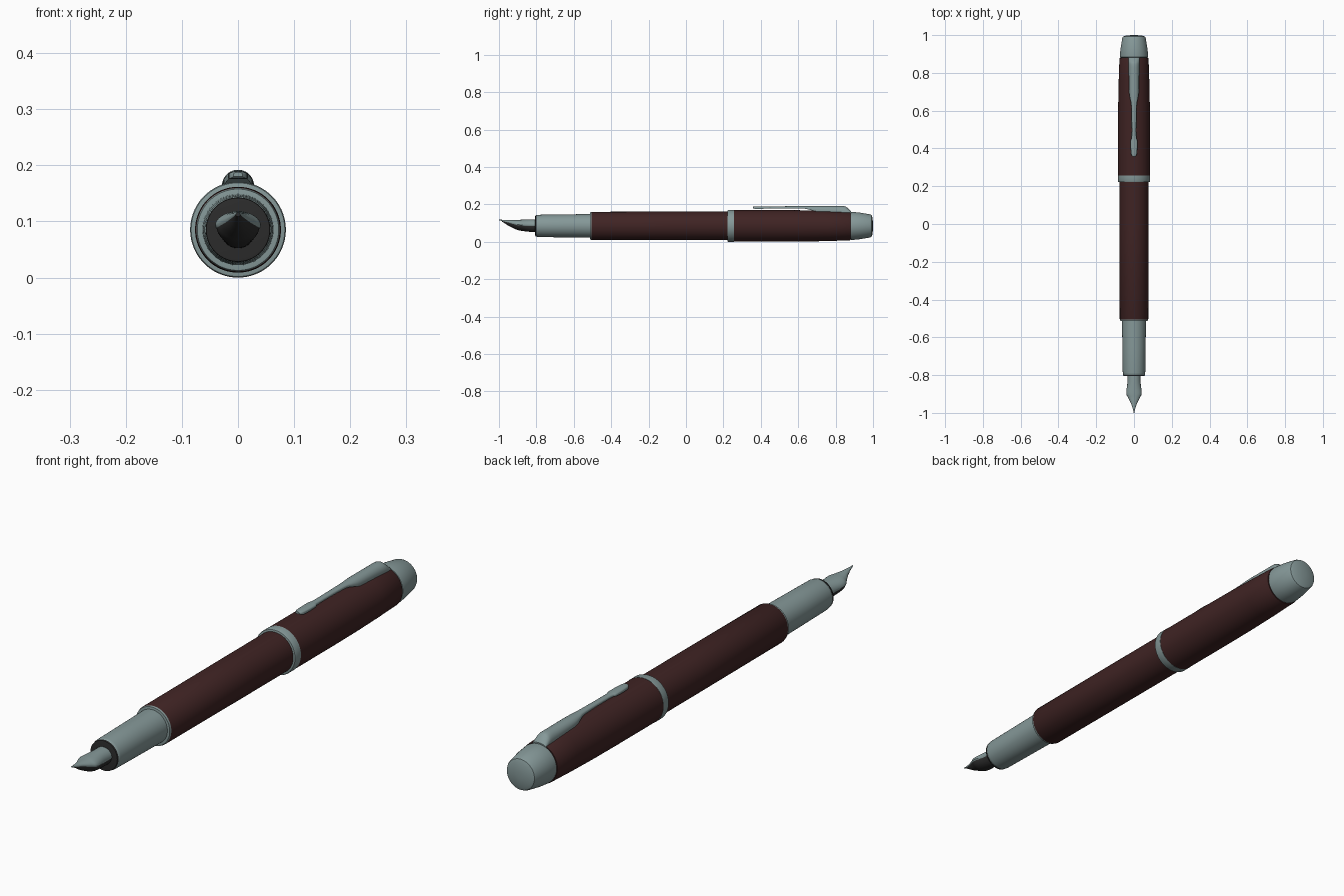
import bpy, bmesh, math

if "Cube" in bpy.data.objects:
    bpy.data.objects.remove(bpy.data.objects["Cube"])

AXIS_Z = 0.0853  # height of the pen's centre line


def material(name, rgb):
    m = bpy.data.materials.new(name)
    m.diffuse_color = (*rgb, 1)
    m.use_nodes = True
    m.node_tree.nodes["Principled BSDF"].inputs["Base Color"].default_value = m.diffuse_color
    return m


STEEL = material("steel grey", (0.235, 0.315, 0.315))
MAROON = material("dark maroon", (0.05, 0.017, 0.017))
BLACK = material("black plastic", (0.025, 0.025, 0.025))


def loft(name, rings, mat, angle=35):
    """Skin closed rings of points and cap both ends."""
    bm = bmesh.new()
    rows = [[bm.verts.new(p) for p in ring] for ring in rings]
    n = len(rows[0])
    for a, b in zip(rows, rows[1:]):
        for i in range(n):
            j = (i + 1) % n
            bm.faces.new((a[i], a[j], b[j], b[i]))
    bm.faces.new(rows[0])
    bm.faces.new(rows[-1])
    bmesh.ops.recalc_face_normals(bm, faces=bm.faces)
    me = bpy.data.meshes.new(name)
    bm.to_mesh(me)
    bm.free()
    me.materials.append(mat)
    ob = bpy.data.objects.new(name, me)
    bpy.context.collection.objects.link(ob)
    bpy.ops.object.select_all(action='DESELECT')
    ob.select_set(True)
    bpy.context.view_layer.objects.active = ob
    bpy.ops.object.shade_smooth_by_angle(angle=math.radians(angle))
    return ob


def lathe(name, profile, mat, n=72):
    """Turn (y, radius) points around the pen axis."""
    def ring(y, r):
        return [(r * math.cos(2 * math.pi * i / n), y,
                 AXIS_Z + r * math.sin(2 * math.pi * i / n)) for i in range(n)]
    return loft(name, [ring(y, r) for y, r in profile], mat)


def smooth_stations(st, sub=6):
    """Catmull-Rom resampling of station tuples."""
    out = []
    for k in range(len(st) - 1):
        p0, p1, p2, p3 = (st[max(k - 1, 0)], st[k], st[k + 1],
                          st[min(k + 2, len(st) - 1)])
        for s in range(sub):
            t = s / sub
            out.append(tuple(
                0.5 * (2 * b + (c - a) * t + (2 * a - 5 * b + 4 * c - d) * t * t
                       + (3 * b - a - 3 * c + d) * t ** 3)
                for a, b, c, d in zip(p0, p1, p2, p3)))
    return out + [st[-1]]


# Turned parts of the body
lathe("barrel", [(-0.508, 0.073), (-0.503, 0.0755), (0.0, 0.0765), (0.23, 0.0765)], MAROON)
lathe("barrel_front_ring", [(-0.514, 0.066), (-0.513, 0.0725), (-0.507, 0.0742),
                            (-0.504, 0.0742)], STEEL)
lathe("grip_section", [(-0.802, 0.054), (-0.797, 0.058), (-0.788, 0.0595),
                       (-0.65, 0.0615), (-0.50, 0.0635)], STEEL)
lathe("grip_front_disc", [(-0.806, 0.052), (-0.805, 0.0565), (-0.799, 0.0575)], BLACK)
lathe("cap_ring", [(0.222, 0.080), (0.223, 0.0835), (0.227, 0.0853), (0.256, 0.0853)], STEEL)
lathe("cap_body", [(0.254, 0.0845), (0.50, 0.0845), (0.64, 0.0835), (0.76, 0.081),
                   (0.876, 0.0770), (0.879, 0.0755)], MAROON)
lathe("cap_neck", [(0.872, 0.0715), (0.892, 0.0715)], BLACK)
lathe("finial", [(0.882, 0.072), (0.883, 0.0745), (0.888, 0.0752), (0.93, 0.071),
                 (0.985, 0.0615), (0.992, 0.058), (0.997, 0.045), (1.0, 0.012)], STEEL)

# Pocket clip: y, half width, top z, side (shoulder) z, bottom z
clip = [(0.357, 0.008, 0.188, 0.184, 0.180),
        (0.375, 0.016, 0.190, 0.183, 0.176),
        (0.44, 0.018, 0.190, 0.183, 0.178),
        (0.47, 0.012, 0.190, 0.183, 0.179),
        (0.62, 0.014, 0.191, 0.183, 0.178),
        (0.66, 0.020, 0.191, 0.178, 0.172),
        (0.70, 0.026, 0.192, 0.170, 0.163),
        (0.80, 0.028, 0.192, 0.165, 0.155),
        (0.845, 0.029, 0.191, 0.163, 0.150),
        (0.862, 0.029, 0.183, 0.160, 0.148),
        (0.882, 0.029, 0.164, 0.152, 0.142)]


def clip_ring(y, w, top, side, bottom, n=12):
    arc = [math.pi * i / n for i in range(n + 1)]
    pts = [(w * math.cos(a), y, side + (top - side) * math.sin(a)) for a in arc]
    return pts + [(-w, y, bottom), (w, y, bottom)]


loft("pocket_clip", [clip_ring(*s) for s in smooth_stations(clip, 4)], STEEL, 45)

# Nib: y, half width, edge z, ridge z, underside z of the feed
nib = [(-0.79, 0.035, 0.088, 0.119, 0.052),
       (-0.84, 0.035, 0.088, 0.119, 0.054),
       (-0.895, 0.041, 0.092, 0.118, 0.062),
       (-0.92, 0.031, 0.098, 0.117, 0.072),
       (-0.95, 0.016, 0.106, 0.117, 0.087),
       (-0.98, 0.006, 0.112, 0.118, 0.106),
       (-1.0, 0.0015, 0.116, 0.119, 0.115)]
stations = smooth_stations(nib, 5)


def nib_ring(y, w, edge, ridge, _bottom, n=16):
    arc = [math.pi * i / n for i in range(n + 1)]
    outer = [(w * math.cos(a), y, edge + (ridge - edge) * math.sin(a)) for a in arc]
    inner = [(x * 0.93, y, z - min(0.004, 0.25 * (ridge - edge))) for x, _, z in outer]
    return outer + inner[::-1]


def feed_ring(y, w, edge, ridge, bottom, n=16):
    w, mid = w * 0.94, edge + 0.55 * (ridge - edge)
    arc = [math.pi * i / n for i in range(n + 1)]
    under = [(w * math.cos(a), y, edge - (edge - bottom) * math.sin(a)) for a in arc]
    over = [(-w * 0.6, y, mid), (w * 0.6, y, mid)]
    return under + over


loft("nib", [nib_ring(*s) for s in stations], STEEL, 40)
loft("ink_feed", [feed_ring(*s) for s in stations[:-4]], BLACK, 45)
